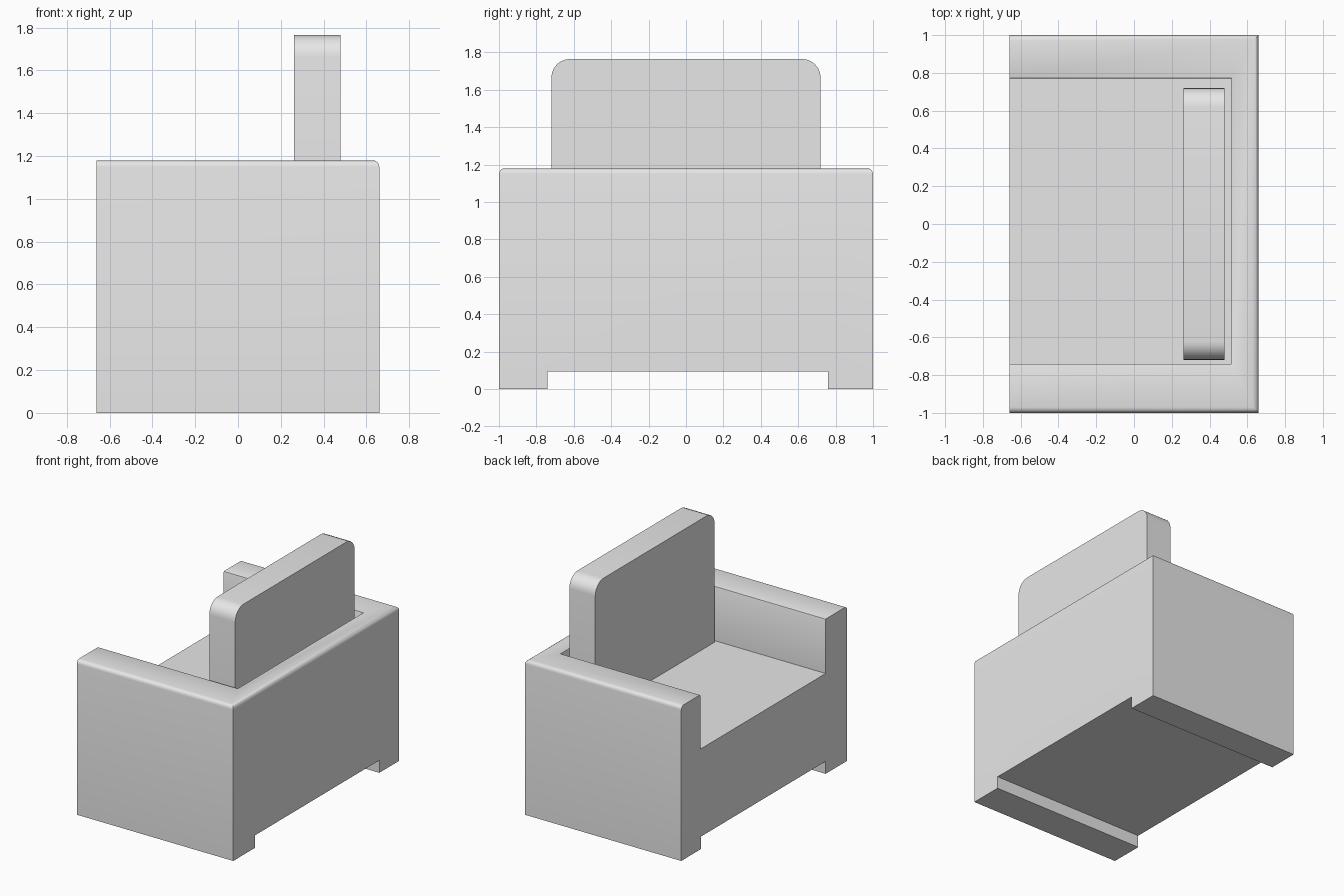
import bpy
import bmesh
import math

cube = bpy.data.objects.get("Cube")
if cube:
    bpy.data.objects.remove(cube, do_unlink=True)

FRONT, BACK, TOP, SEAT = -0.66, 0.66, 1.18, 0.765

grey = bpy.data.materials.new("light_grey")
grey.use_nodes = True
colour = (0.8, 0.8, 0.8, 1)
grey.diffuse_color = colour
grey.node_tree.nodes["Principled BSDF"].inputs["Base Color"].default_value = colour


def prism(name, profile, x0, x1):
    """Extrude a (y, z) outline from x0 to x1."""
    bm = bmesh.new()
    face = bm.faces.new([bm.verts.new((x0, y, z)) for y, z in profile])
    ext = bmesh.ops.extrude_face_region(bm, geom=[face])
    moved = [v for v in ext["geom"] if isinstance(v, bmesh.types.BMVert)]
    bmesh.ops.translate(bm, verts=moved, vec=(x1 - x0, 0, 0))
    bmesh.ops.recalc_face_normals(bm, faces=bm.faces)
    mesh = bpy.data.meshes.new(name)
    bm.to_mesh(mesh)
    bm.free()
    mesh.materials.append(grey)
    obj = bpy.data.objects.new(name, mesh)
    bpy.context.collection.objects.link(obj)
    return obj


def round_edges(obj, rule, width, segments):
    """Bevel the edges whose two end points satisfy the rule."""
    bm = bmesh.new()
    bm.from_mesh(obj.data)
    edges = [e for e in bm.edges if rule(e.verts[0].co, e.verts[1].co)]
    bmesh.ops.bevel(bm, geom=edges, offset=width, offset_type='OFFSET',
                    segments=segments, profile=0.5, affect='EDGES',
                    clamp_overlap=True)
    bm.to_mesh(obj.data)
    bm.free()


def activate(obj):
    bpy.ops.object.select_all(action='DESELECT')
    obj.select_set(True)
    bpy.context.view_layer.objects.active = obj


def near(a, b):
    return abs(a - b) < 0.002


# Frame: arms, back wall, seat base and two runner feet
frame = prism("armchair_frame",
              [(-1, 0), (-0.74, 0), (-0.74, 0.095), (0.76, 0.095),
               (0.76, 0), (1, 0), (1, TOP), (-1, TOP)], FRONT, BACK)

# Seat recess, open at the front and top
recess = prism("seat_recess_cutter",
               [(-0.74, SEAT), (0.77, SEAT), (0.77, 1.5), (-0.74, 1.5)],
               -1, 0.515)
recess.hide_render = True
cut = frame.modifiers.new("seat_recess", 'BOOLEAN')
cut.operation = 'DIFFERENCE'
cut.solver = 'EXACT'
cut.object = recess
activate(frame)
bpy.ops.object.modifier_apply(modifier=cut.name)
bpy.data.objects.remove(recess, do_unlink=True)

# Soft outer rim, then a finer inner rim
round_edges(frame, lambda a, b: near(a.z, TOP) and near(b.z, TOP) and (
    (near(abs(a.y), 1) and near(a.y, b.y)) or
    (near(a.x, BACK) and near(b.x, BACK))), 0.03, 4)
round_edges(frame, lambda a, b: near(a.z, TOP) and near(b.z, TOP) and
            all(p.x < 0.55 and abs(p.y) < 0.8 for p in (a, b)), 0.008, 2)

# Upright back cushion with rounded upper corners
cushion = prism("back_cushion",
                [(-0.72, SEAT), (0.72, SEAT), (0.72, 1.765), (-0.72, 1.765)],
                0.262, 0.48)
round_edges(cushion, lambda a, b: a.z > 1.7 and b.z > 1.7 and near(a.y, b.y),
            0.1, 6)

for part in (frame, cushion):
    activate(part)
    bpy.ops.object.shade_smooth_by_angle(angle=math.radians(35))
